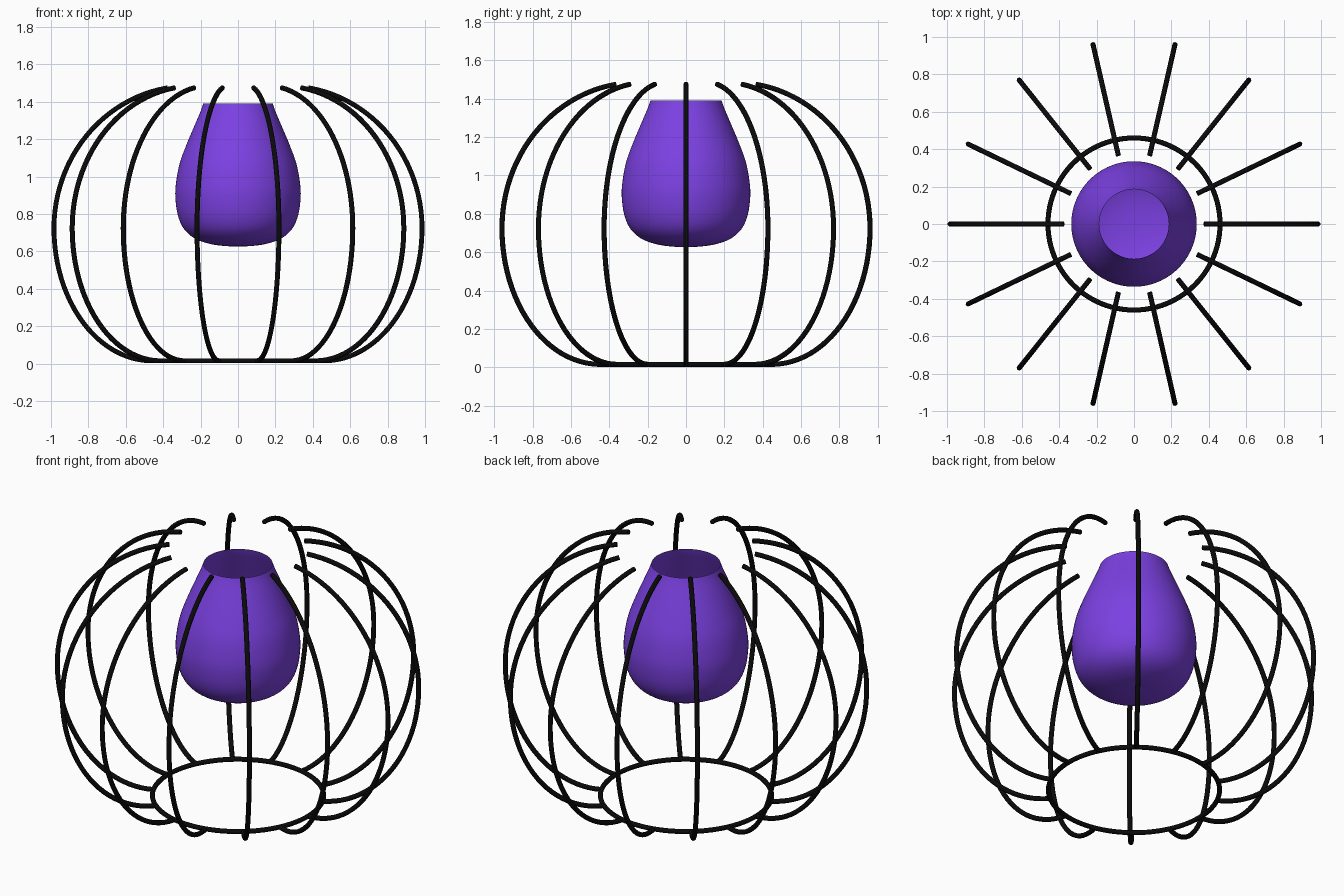
import bpy, bmesh, math
from mathutils import Matrix, Vector

if "Cube" in bpy.data.objects:
    bpy.data.objects.remove(bpy.data.objects["Cube"])

RIBS = 14
WIRE = 0.0135
BASE_Z = 0.0155
RING_R = 0.46


def material(name, rgb):
    m = bpy.data.materials.new(name)
    m.diffuse_color = (*rgb, 1.0)
    m.use_nodes = True
    m.node_tree.nodes["Principled BSDF"].inputs["Base Color"].default_value = m.diffuse_color
    return m


black = material("black wire", (0.003, 0.003, 0.003))
purple = material("purple shade", (0.2, 0.052, 0.76))


def wire(name, points, cyclic=False):
    """Round tube following a path, converted to a mesh."""
    cu = bpy.data.curves.new(name, 'CURVE')
    cu.dimensions = '3D'
    cu.bevel_depth = WIRE
    cu.bevel_resolution = 3
    cu.use_fill_caps = True
    sp = cu.splines.new('POLY')
    sp.points.add(len(points) - 1)
    for p, co in zip(sp.points, points):
        p.co = (*co, 1.0)
    sp.use_cyclic_u = cyclic
    cu.materials.append(black)
    ob = bpy.data.objects.new(name, cu)
    bpy.context.collection.objects.link(ob)
    bpy.ops.object.select_all(action='DESELECT')
    ob.select_set(True)
    bpy.context.view_layer.objects.active = ob
    bpy.ops.object.convert(target='MESH')
    ob = bpy.context.object
    bpy.ops.object.shade_smooth_by_angle(angle=math.radians(40))
    return ob


# base ring
wire("base_ring", [(RING_R * math.cos(t), RING_R * math.sin(t), BASE_Z)
                   for t in (2 * math.pi * i / 96 for i in range(96))], True)

# rib path: lower quarter ellipse from the ring, then a wider upper arc to the tip
MID_R, MID_Z, TOP_C, TOP_B = 0.984, 0.725, 0.26, 0.76
path = []
for i in range(25):
    t = -math.pi / 2 * (1 - i / 24)
    path.append((RING_R + (MID_R - RING_R) * math.cos(t), 0,
                 MID_Z + (MID_Z - BASE_Z) * math.sin(t)))
a = MID_R - TOP_C
t_end = math.acos((0.375 - TOP_C) / a)
for i in range(1, 25):
    t = t_end * i / 24
    path.append((TOP_C + a * math.cos(t), 0, MID_Z + TOP_B * math.sin(t)))

# ribs around the ring
first = wire("rib_1", path)
for k in range(1, RIBS):
    rib = bpy.data.objects.new(f"rib_{k + 1}", first.data)
    rib.rotation_euler.z = 2 * math.pi * k / RIBS
    bpy.context.collection.objects.link(rib)

# inner shade: open-topped lathe through a smoothed profile
prof = [(0, .627), (.08, .630), (.16, .643), (.235, .672), (.29, .722), (.322, .795),
        (.335, .89), (.331, .97), (.312, 1.07), (.276, 1.17), (.234, 1.27),
        (.200, 1.35), (.186, 1.39)]


def smooth(pts, n=4):
    """Catmull-Rom interpolation of the profile."""
    v = [Vector(p) for p in pts]
    v = [Vector((-v[1].x, v[1].y))] + v + [2 * v[-1] - v[-2]]
    out = []
    for p0, p1, p2, p3 in zip(v, v[1:], v[2:], v[3:]):
        for i in range(n):
            t = i / n
            out.append(0.5 * (2 * p1 + (p2 - p0) * t
                              + (2 * p0 - 5 * p1 + 4 * p2 - p3) * t * t
                              + (3 * p1 - p0 - 3 * p2 + p3) * t ** 3))
    return out + [v[-2]]


bm = bmesh.new()
vs = [bm.verts.new((p.x, 0, p.y)) for p in smooth(prof)]
es = [bm.edges.new(pair) for pair in zip(vs, vs[1:])]
bmesh.ops.spin(bm, geom=vs + es, cent=(0, 0, 0), axis=(0, 0, 1),
               angle=2 * math.pi, steps=72, use_merge=True)
bmesh.ops.remove_doubles(bm, verts=bm.verts[:], dist=1e-4)
bmesh.ops.recalc_face_normals(bm, faces=bm.faces[:])
# make the outside face outward
bm.faces.ensure_lookup_table()
test = max(bm.faces, key=lambda f: f.calc_center_median().xy.length)
if test.normal.dot(test.calc_center_median() * Vector((1, 1, 0))) < 0:
    bmesh.ops.reverse_faces(bm, faces=bm.faces[:])
for f in bm.faces:
    f.smooth = True
me = bpy.data.meshes.new("inner_shade")
bm.to_mesh(me)
bm.free()
me.materials.append(purple)
bpy.context.collection.objects.link(bpy.data.objects.new("inner_shade", me))
